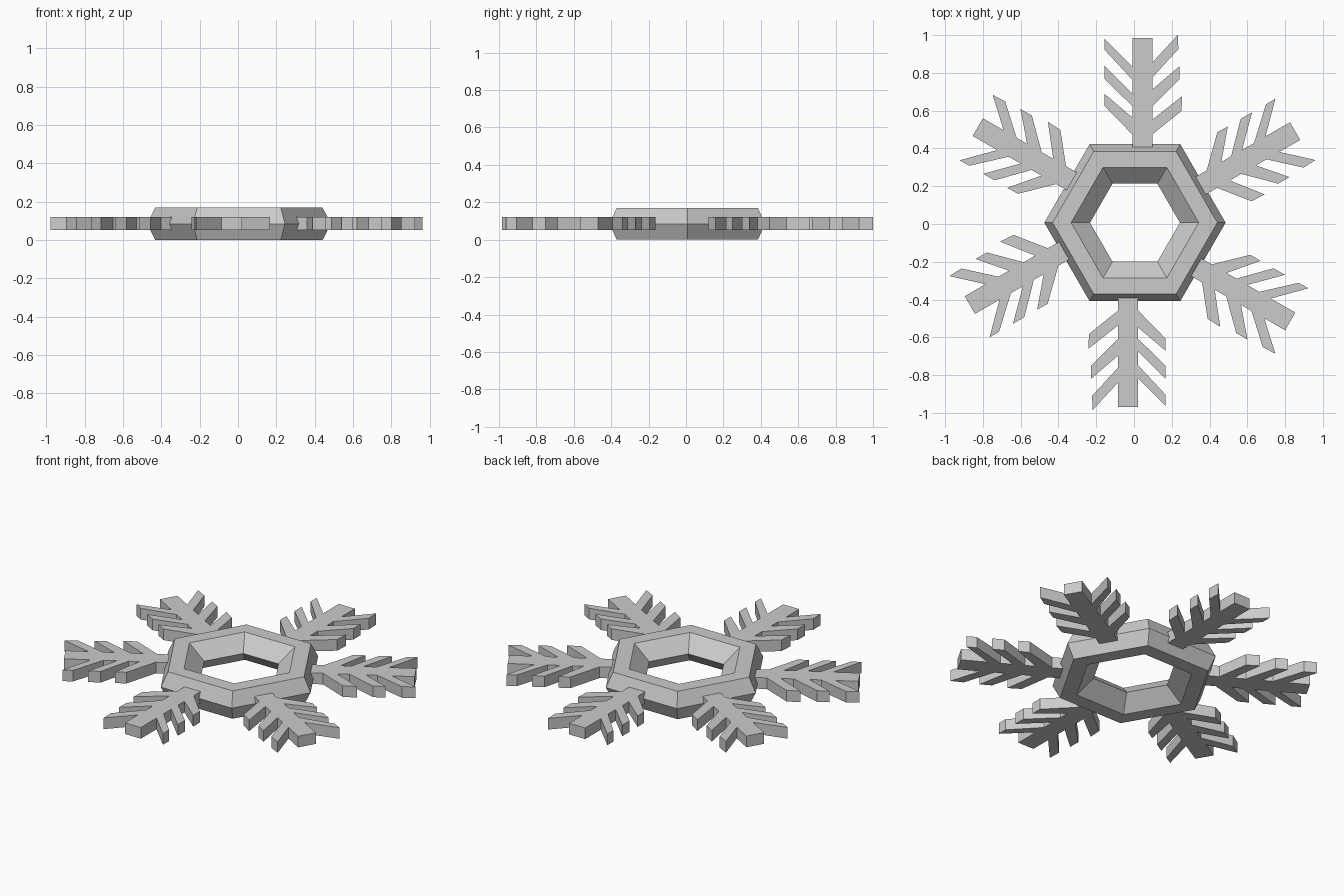
import bpy, bmesh
from math import cos, sin, pi, radians

if "Cube" in bpy.data.objects:
    bpy.data.objects.remove(bpy.data.objects["Cube"])


def add_object(name, bm):
    bmesh.ops.recalc_face_normals(bm, faces=bm.faces)
    mesh = bpy.data.meshes.new(name)
    bm.to_mesh(mesh)
    bm.free()
    obj = bpy.data.objects.new(name, mesh)
    bpy.context.collection.objects.link(obj)
    return obj


# Hexagonal ring: six-sided profile (corner radius, height) swept in six steps
profile = [(0.48, 0.085), (0.436, 0.17), (0.338, 0.17),
           (0.238, 0.085), (0.338, 0.0), (0.436, 0.0)]
bm = bmesh.new()
rows = [[bm.verts.new((r * cos(k * pi / 3), r * sin(k * pi / 3), z))
         for r, z in profile] for k in range(6)]
for k in range(6):
    a, b = rows[k], rows[(k + 1) % 6]
    for j in range(6):
        n = (j + 1) % 6
        bm.faces.new((a[j], b[j], b[n], a[n]))
ring = add_object("hexagon_ring", bm)
ring.location = (0.005, 0.007, 0)

# Arm outline, with the stem end at the origin and +y pointing outward
HALF, LENGTH, Z0, Z1 = 0.054, 0.63, 0.053, 0.121
# Each branch: (root top y, tip top x/y, tip bottom x/y, root bottom y)
left = [(-0.15, (-0.2, -0.005), (-0.2, -0.063), -0.22),
        (-0.293, (-0.2, -0.148), (-0.2, -0.217), -0.36),
        (-0.42, (-0.2, -0.296), (-0.2, -0.36), -0.51)]
right = [(-0.127, (0.187, 0.017), (0.19, -0.058), -0.206),
         (-0.27, (0.196, -0.148), (0.196, -0.217), -0.36),
         (-0.43, (0.21, -0.307), (0.206, -0.386), -0.508)]


def side_points(x, branches):
    points = [(x, 0)]
    for top, tip_a, tip_b, bottom in branches:
        points += [(x, top), tip_a, tip_b, (x, bottom)]
    return points + [(x, -LENGTH)]


outline = side_points(HALF, right) + side_points(-HALF, left)[::-1]


def make_arm(name, tip, angle):
    bm = bmesh.new()
    face = bm.faces.new([bm.verts.new((x, y, Z0)) for x, y in outline])
    out = bmesh.ops.extrude_face_region(bm, geom=[face], use_keep_orig=True)
    top = [v for v in out["geom"] if isinstance(v, bmesh.types.BMVert)]
    bmesh.ops.translate(bm, verts=top, vec=(0, 0, Z1 - Z0))
    arm = add_object(name, bm)
    arm.location = (tip[0], tip[1], 0)
    arm.rotation_euler.z = radians(angle - 90)


# Six arms, each slightly off centre
arms = [("arm_back", (0.045, 0.984), 90),
        ("arm_back_left", (-0.827, 0.513), 150),
        ("arm_front_left", (-0.869, -0.429), 210),
        ("arm_front", (-0.032, -0.968), 270),
        ("arm_front_right", (0.827, -0.516), 330),
        ("arm_back_right", (0.853, 0.492), 30)]
for name, tip, angle in arms:
    make_arm(name, tip, angle)
